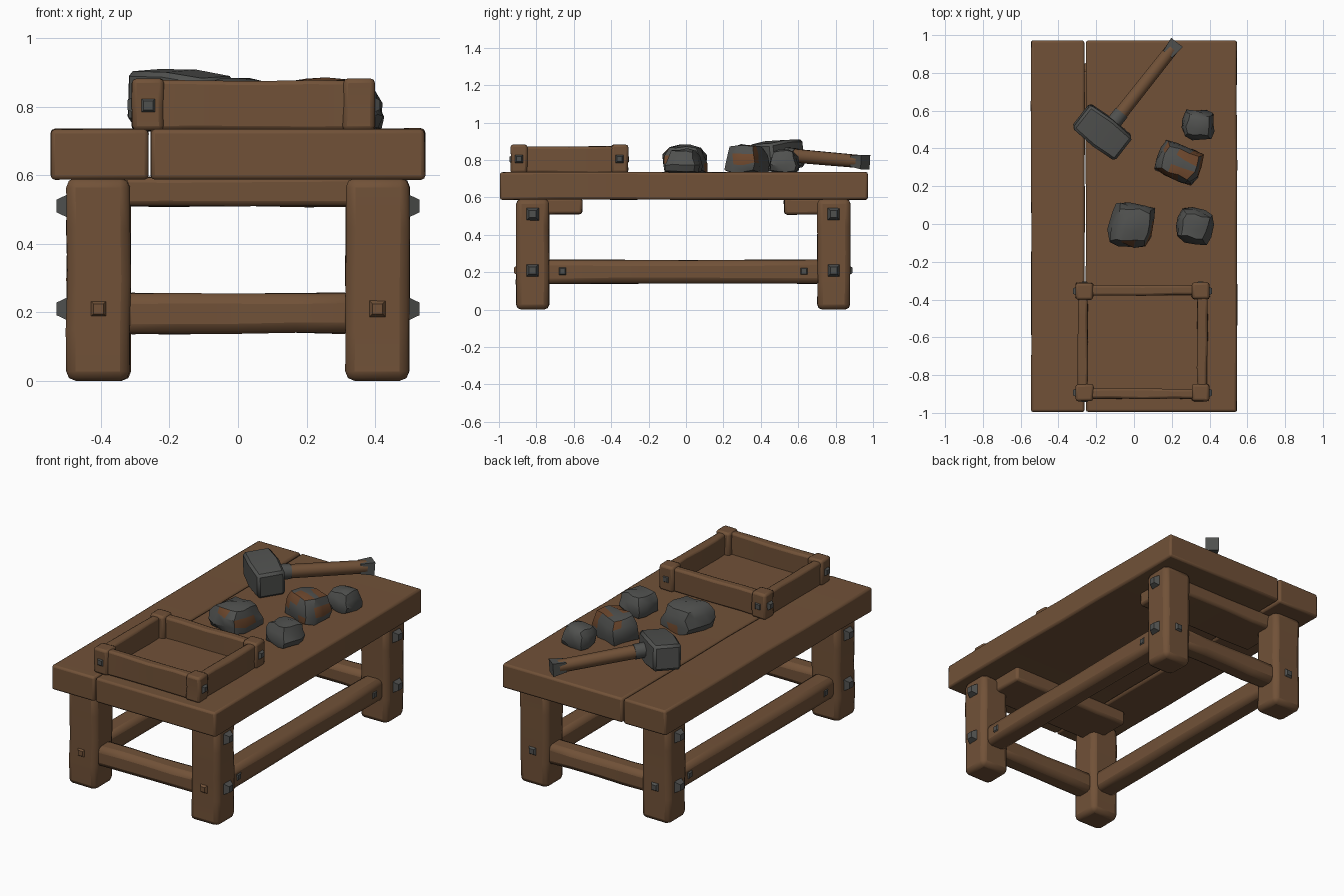
import bpy, bmesh, math, random
from mathutils import Vector, Matrix, Euler

if "Cube" in bpy.data.objects:
    bpy.data.objects.remove(bpy.data.objects["Cube"])

random.seed(4)


def material(name, rgb):
    m = bpy.data.materials.new(name)
    m.diffuse_color = (*rgb, 1)
    m.use_nodes = True
    m.node_tree.nodes["Principled BSDF"].inputs["Base Color"].default_value = m.diffuse_color
    return m


WOOD = material("brown wood", (0.165, 0.083, 0.039))
IRON = material("grey iron", (0.080, 0.082, 0.078))
ORE = material("copper ore", (0.160, 0.066, 0.027))


def finish(bm, name, mats, loc=(0, 0, 0), rot=(0, 0, 0), bevel=0.0, segs=2, smooth=40):
    bmesh.ops.recalc_face_normals(bm, faces=bm.faces)
    me = bpy.data.meshes.new(name)
    bm.to_mesh(me)
    bm.free()
    ob = bpy.data.objects.new(name, me)
    bpy.context.collection.objects.link(ob)
    ob.location, ob.rotation_euler = loc, rot
    for m in mats:
        me.materials.append(m)
    if bevel:
        b = ob.modifiers.new("worn edges", 'BEVEL')
        b.width, b.segments, b.limit_method, b.angle_limit = bevel, segs, 'ANGLE', math.radians(50)
    bpy.context.view_layer.objects.active = ob
    bpy.ops.object.select_all(action='DESELECT')
    ob.select_set(True)
    bpy.ops.object.shade_smooth_by_angle(angle=math.radians(smooth))
    return ob


def hewn(name, lo, hi, bevel=0.02, wobble=0.003, mat=WOOD, cuts=3):
    """Rough timber block between two corners."""
    lo, hi = Vector(lo), Vector(hi)
    size = hi - lo
    bm = bmesh.new()
    bmesh.ops.create_cube(bm, size=1)
    bmesh.ops.scale(bm, vec=size, verts=bm.verts)
    # cut rings only across the longest direction
    axis = max(range(3), key=lambda i: size[i])
    n = Vector([float(i == axis) for i in range(3)])
    for k in range(1, cuts + 1):
        bmesh.ops.bisect_plane(bm, geom=bm.verts[:] + bm.edges[:] + bm.faces[:],
                               plane_co=n * size[axis] * (k / (cuts + 1) - 0.5), plane_no=n)
    for v in bm.verts:
        v.co += Vector([random.uniform(-wobble, wobble) if i != axis else 0 for i in range(3)])
    return finish(bm, name, [mat], (lo + hi) / 2, bevel=bevel)


def stud(name, loc, direction, size=0.07, depth=0.025, mat=IRON):
    """Four-sided nail head pointing along a direction."""
    bm = bmesh.new()
    bmesh.ops.create_cone(bm, cap_ends=True, segments=4, radius1=size * 0.707,
                          radius2=size * 0.35, depth=depth + 0.01,
                          matrix=Matrix.Rotation(math.pi / 4, 4, 'Z'))
    d = Vector(direction)
    finish(bm, name, [mat], Vector(loc) + d * (depth - 0.01) / 2,
           d.to_track_quat('Z', 'Y').to_euler())


# table top: two heavy planks with a narrow gap
hewn("narrow_plank", (-0.545, -0.995, 0.588), (-0.262, 0.972, 0.735), 0.012, 0.002, cuts=5)
hewn("wide_plank", (-0.254, -0.995, 0.588), (0.545, 0.972, 0.735), 0.012, 0.002, cuts=5)

# legs with studs on the outside
for s, side in ((-1, "left"), (1, "right")):
    for y, end, e in ((-0.82, "front", -1), (0.79, "back", 1)):
        x = s * 0.407
        hewn(f"{end}_{side}_leg", (x - 0.093, y - 0.088, 0), (x + 0.093, y + 0.088, 0.592), 0.028)
        for z in (0.21, 0.51):
            stud(f"{end}_{side}_leg_stud", (s * 0.499, y, z), (s, 0, 0), 0.075, 0.03)
        stud(f"{end}_{side}_end_stud", (x, y + e * 0.087, 0.21), (0, e, 0), 0.06, 0.012,
             IRON if e > 0 else WOOD)
        stud(f"{end}_{side}_rail_stud", (s * 0.468, y - e * 0.16, 0.205), (s, 0, 0), 0.055, 0.006)
    # long rail
    hewn(f"{side}_rail", (s * 0.405 - 0.063, -0.76, 0.138), (s * 0.405 + 0.063, 0.73, 0.265), 0.03)

# cross rails and the beams under the top
for y, end, e in ((-0.82, "front", -1), (0.79, "back", 1)):
    hewn(f"{end}_cross_rail", (-0.34, y - 0.06, 0.138), (0.34, y + 0.06, 0.256), 0.03)
    inner, outer = y - e * 0.265, y + e * 0.02
    hewn(f"{end}_beam", (-0.40, min(inner, outer), 0.508), (0.40, max(inner, outer), 0.595), 0.015)

# open crate
hewn("crate_front", (-0.29, -0.925, 0.73), (0.38, -0.872, 0.876), 0.012)
hewn("crate_back", (-0.29, -0.378, 0.73), (0.38, -0.325, 0.872), 0.012)
hewn("crate_left", (-0.298, -0.90, 0.73), (-0.245, -0.35, 0.872), 0.012)
hewn("crate_right", (0.335, -0.90, 0.73), (0.388, -0.35, 0.872), 0.012)
hewn("crate_floor", (-0.26, -0.89, 0.73), (0.35, -0.36, 0.75), 0, 0.001)
for x, s in ((-0.262, -1), (0.353, 1)):
    for y, e in ((-0.893, -1), (-0.355, 1)):
        hewn("crate_post", (x - 0.047, y - 0.045, 0.73), (x + 0.047, y + 0.045, 0.882), 0.014, cuts=1)
        stud("crate_post_stud", (x + s * 0.045, y, 0.805), (s, 0, 0), 0.055, 0.016)
        if s < 0 or e > 0:
            stud("crate_end_stud", (x, y + e * 0.044, 0.803), (0, e, 0), 0.055, 0.006)


def rock(name, loc, size, turn, ore=0.0):
    """Faceted lump that narrows toward the top."""
    bm = bmesh.new()
    bmesh.ops.create_cube(bm, size=1)
    bmesh.ops.subdivide_edges(bm, edges=bm.edges[:], cuts=2, use_grid_fill=True)
    for v in bm.verts:
        ball = v.co.normalized() * 0.60
        v.co = v.co.lerp(ball, 0.5)
        v.co.z = max(v.co.z, -0.5)
        taper = 1 - 0.32 * max(0, v.co.z + 0.2)
        v.co.x *= taper
        v.co.y *= taper
        v.co += Vector([random.uniform(-0.05, 0.05) for _ in range(3)])
        v.co = Vector([a * b for a, b in zip(v.co, size)])
    for f in bm.faces:
        f.material_index = int(random.random() < ore)
    finish(bm, name, [IRON, ORE], (loc[0], loc[1], 0.73 + size[2] * 0.5), (0, 0, turn), smooth=35)


rock("large_rock", (-0.01, -0.005), (0.225, 0.235, 0.145), -0.2, 0.08)
rock("small_rock", (0.32, -0.012), (0.18, 0.175, 0.125), -0.25)
rock("ore_rock", (0.24, 0.325), (0.24, 0.19, 0.15), -0.4, 0.28)
rock("far_rock", (0.34, 0.525), (0.16, 0.15, 0.12), -0.1)


# hammer lying across the gap
def rod(name, a, b, r1, r2, mat, sides=8):
    a, b = Vector(a), Vector(b)
    bm = bmesh.new()
    bmesh.ops.create_cone(bm, cap_ends=True, segments=sides, radius1=r1, radius2=r2,
                          depth=(b - a).length, matrix=Matrix.Rotation(math.pi / sides, 4, 'Z'))
    finish(bm, name, [mat], (a + b) / 2, (b - a).to_track_quat('Z', 'Y').to_euler(), smooth=50)


grip, tip = Vector((-0.16, 0.47, 0.832)), Vector((0.215, 0.945, 0.79))
rod("hammer_handle", grip, tip, 0.040, 0.037, WOOD)
rod("hammer_collar", grip, grip.lerp(tip, 0.25), 0.044, 0.043, IRON)
rod("hammer_pommel", grip.lerp(tip, 0.90), grip.lerp(tip, 1.03), 0.042, 0.055, IRON, 4)

bm = bmesh.new()
bmesh.ops.create_cube(bm, size=1)
bmesh.ops.subdivide_edges(bm, edges=bm.edges[:], cuts=1, use_grid_fill=True)
for v in bm.verts:
    flare = 0.95 if abs(v.co.x) > 0.4 else 1.06
    v.co = Vector((v.co.x * 0.285, v.co.y * 0.165 * flare, v.co.z * 0.155 * flare))
finish(bm, "hammer_head", [IRON], (-0.168, 0.487, 0.822), Euler((0.05, 0.08, -0.66)), bevel=0.014, segs=1)
